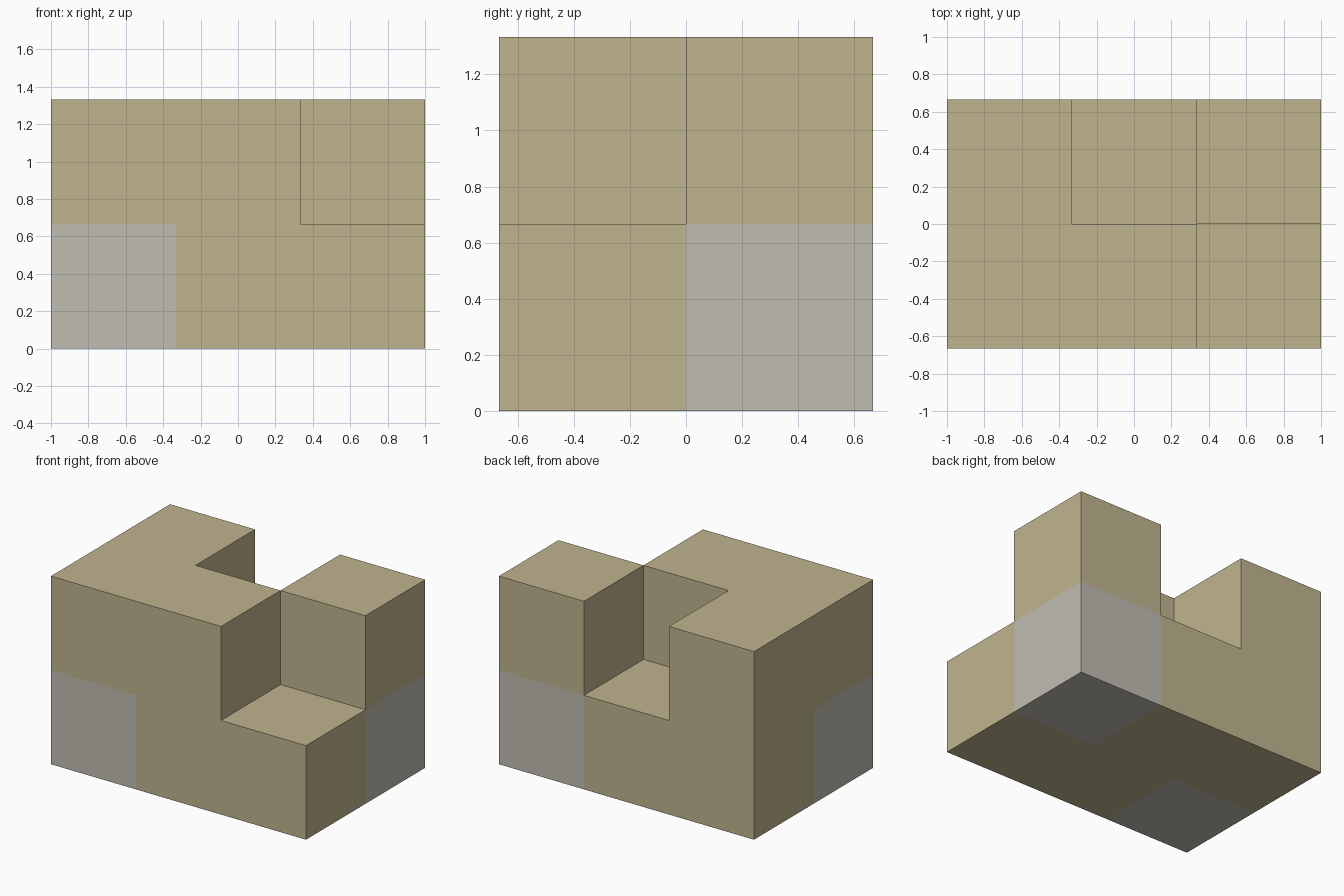
import bpy
import bmesh
from mathutils import Vector

cube = bpy.data.objects.get("Cube")
if cube:
    bpy.data.objects.remove(cube, do_unlink=True)

CELL = 2 / 3
SIZE = (3, 2, 2)                        # cells along x, y, z
NOTCHES = {(1, 1, 1), (2, 0, 1)}        # missing upper cells
GREY_CELLS = {(0, 0, 0), (2, 1, 0)}     # opposite lower corners


def make_material(name, colour):
    mat = bpy.data.materials.new(name)
    mat.use_nodes = True
    mat.diffuse_color = colour
    mat.node_tree.nodes["Principled BSDF"].inputs["Base Color"].default_value = colour
    return mat


def corner(point):
    """Grid point to model space, centred in x and y."""
    x, y, z = point
    return Vector((x - SIZE[0] / 2, y - SIZE[1] / 2, z)) * CELL


cells = {(x, y, z) for x in range(SIZE[0]) for y in range(SIZE[1])
         for z in range(SIZE[2])} - NOTCHES

# Outer skin of the joined cells, coloured by cell
bm = bmesh.new()
for cell in sorted(cells):
    for axis in range(3):
        u, v = (axis + 1) % 3, (axis + 2) % 3
        for side in (0, 1):
            neighbour = list(cell)
            neighbour[axis] += 2 * side - 1
            if tuple(neighbour) in cells:
                continue
            ring = []
            for du, dv in ((0, 0), (1, 0), (1, 1), (0, 1)):
                point = list(cell)
                point[axis] += side
                point[u] += du
                point[v] += dv
                ring.append(bm.verts.new(corner(point)))
            if side == 0:
                ring.reverse()
            face = bm.faces.new(ring)
            face.material_index = int(cell in GREY_CELLS)

# Weld the skin and merge flat neighbours of one colour
bmesh.ops.remove_doubles(bm, verts=bm.verts, dist=0.001)
bmesh.ops.dissolve_limit(bm, angle_limit=0.01, verts=bm.verts, edges=bm.edges,
                         delimit={'MATERIAL'})

mesh = bpy.data.meshes.new("notched_block")
bm.to_mesh(mesh)
bm.free()
mesh.materials.append(make_material("sand", (0.53, 0.46, 0.28, 1)))
mesh.materials.append(make_material("warm grey", (0.53, 0.51, 0.445, 1)))
block = bpy.data.objects.new("notched_block", mesh)
bpy.context.collection.objects.link(block)
